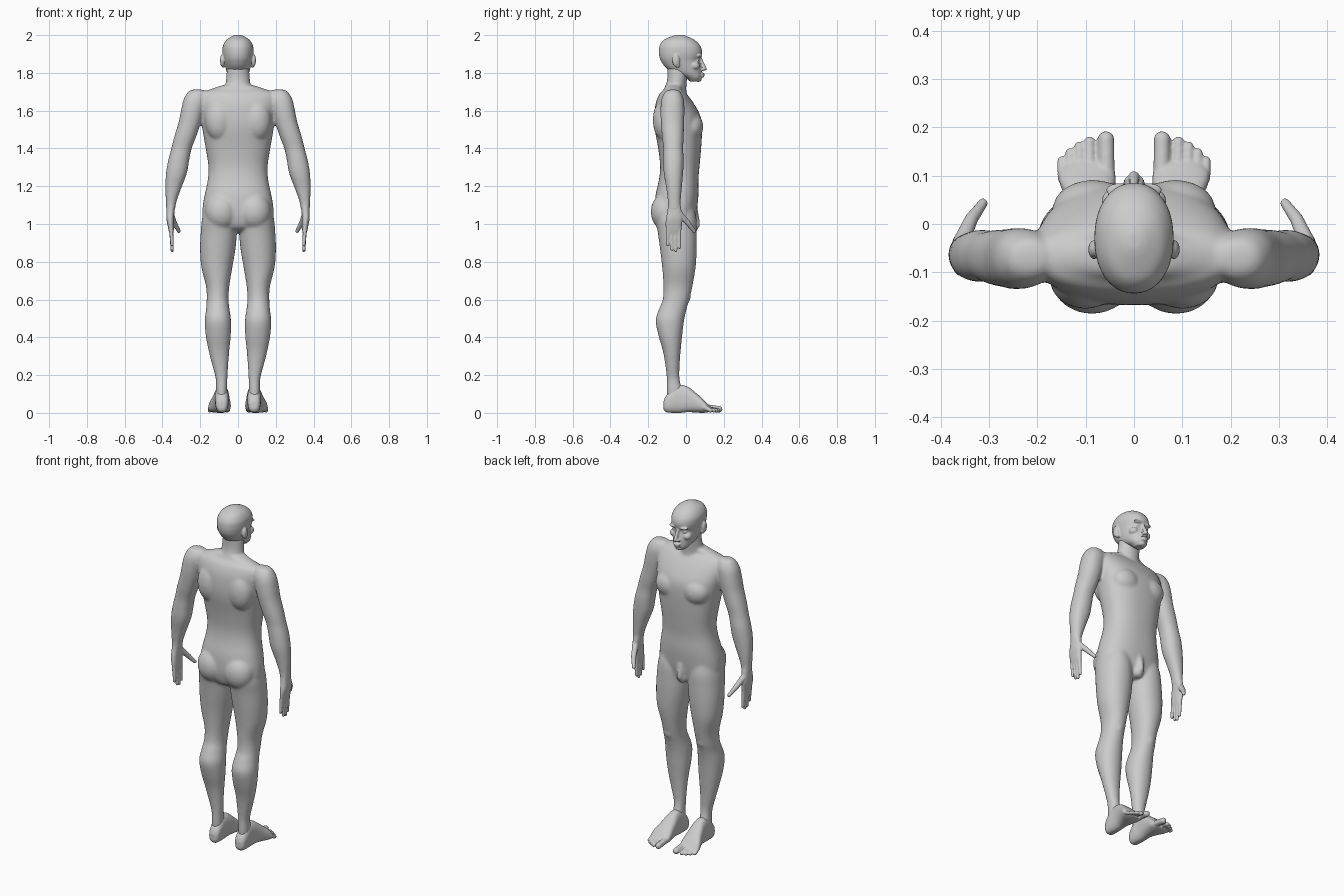
import bpy, bmesh, math
from mathutils import Matrix, Vector


def catmull(a, b, c, d, t):
    return tuple(0.5 * (2 * q + (r - p) * t + (2 * p - 5 * q + 4 * r - s) * t * t
                        + (3 * q - p - 3 * r + s) * t ** 3) for p, q, r, s in zip(a, b, c, d))


def loft(bm, rows, axis='z', side=1, power=2.2, n=36, steps=4):
    """Rows are (position, u min, u max, v min, v max) along z (u=x, v=y) or y (u=x, v=z)."""
    fine = []
    for i in range(len(rows) - 1):
        a, d = rows[max(i - 1, 0)], rows[min(i + 2, len(rows) - 1)]
        fine += [catmull(a, rows[i], rows[i + 1], d, k / steps) for k in range(steps)]
    fine.append(rows[-1])
    rings = []
    for p, u0, u1, v0, v1 in fine:
        ring = []
        for k in range(n):
            c, s = math.cos(math.tau * k / n), math.sin(math.tau * k / n)
            u = (u0 + u1) / 2 + (u1 - u0) / 2 * math.copysign(abs(c) ** (2 / power), c)
            v = (v0 + v1) / 2 + (v1 - v0) / 2 * math.copysign(abs(s) ** (2 / power), s)
            ring.append(bm.verts.new((side * u, v, p) if axis == 'z' else (side * u, p, v)))
        rings.append(ring)
    for r0, r1 in zip(rings, rings[1:]):
        for k in range(n):
            bm.faces.new((r0[k], r0[(k + 1) % n], r1[(k + 1) % n], r1[k]))
    bm.faces.new(rings[0])
    bm.faces.new(rings[-1])


def centred(rows):
    return [(z, -h, h, y0, y1) for z, h, y0, y1 in rows]


def blob(bm, pos, size, side=1, sub=3):
    m = Matrix.Translation((side * pos[0], pos[1], pos[2])) @ Matrix.Diagonal((*size, 1))
    bmesh.ops.create_icosphere(bm, subdivisions=sub, radius=1, matrix=m)


def chain(bm, pts, side=1, beads=10):
    """Rounded tube through (x, y, z, radius) points."""
    for a, b in zip(pts, pts[1:]):
        for k in range(beads + 1):
            x, y, z, r = Vector(a).lerp(Vector(b), k / beads)
            blob(bm, (x, y, z), (r, r, r), side, 2)


def fuse(name, bm, voxel, smooth):
    """Turn overlapping volumes into one smooth skin."""
    bmesh.ops.recalc_face_normals(bm, faces=bm.faces)
    me = bpy.data.meshes.new(name)
    bm.to_mesh(me)
    bm.free()
    ob = bpy.data.objects.new(name, me)
    bpy.context.collection.objects.link(ob)
    rm = ob.modifiers.new("skin", 'REMESH')
    rm.mode = 'VOXEL'
    rm.voxel_size = voxel
    rm.use_smooth_shade = True
    sm = ob.modifiers.new("soften", 'SMOOTH')
    sm.factor = 0.5
    sm.iterations = smooth
    return ob


# Body: torso and neck
bm = bmesh.new()
loft(bm, centred([
    (.955, .05, -.09, .02), (.98, .12, -.14, .04), (1.03, .183, -.16, .052),
    (1.09, .187, -.165, .06), (1.16, .175, -.16, .066), (1.24, .159, -.142, .066),
    (1.31, .157, -.137, .072), (1.40, .171, -.147, .080), (1.50, .188, -.165, .085),
    (1.57, .20, -.168, .077), (1.64, .21, -.160, .040), (1.69, .20, -.140, .002),
    (1.712, .15, -.118, -.02), (1.735, .08, -.108, -.015)]), power=2.35, n=56)
loft(bm, centred([(1.62, .08, -.135, .015), (1.70, .068, -.117, .002),
                  (1.77, .063, -.099, .006), (1.83, .058, -.1, .02)]), power=2)
chain(bm, [(0, .045, 1.06, .022), (0, .06, .995, .017)])
blob(bm, (0, .035, .985), (.03, .03, .035))

arm = [(1.712, .19, .24, -.085, -.05), (1.70, .17, .264, -.11, -.03),
       (1.66, .165, .288, -.13, -.012), (1.60, .18, .302, -.135, -.008),
       (1.54, .195, .314, -.133, -.01), (1.46, .222, .338, -.127, -.012),
       (1.40, .245, .353, -.12, -.015), (1.34, .258, .369, -.12, -.012),
       (1.27, .27, .381, -.118, -.015), (1.19, .30, .385, -.105, -.022),
       (1.12, .325, .382, -.097, -.028), (1.07, .334, .380, -.098, -.025)]
leg = [(1.10, .03, .17, -.15, .04), (1.03, .01, .19, -.163, .055),
       (.96, .006, .197, -.15, .057), (.87, .013, .201, -.138, .057),
       (.77, .03, .194, -.126, .051), (.67, .046, .169, -.119, .034),
       (.60, .05, .166, -.123, .018), (.55, .045, .169, -.143, .003),
       (.49, .037, .176, -.161, -.01), (.41, .038, .171, -.146, -.02),
       (.33, .046, .156, -.123, -.028), (.25, .052, .136, -.109, -.034),
       (.18, .056, .118, -.102, -.034), (.12, .057, .117, -.102, -.02),
       (.06, .06, .112, -.1, -.02)]
for s in (1, -1):
    loft(bm, arm, side=s)
    loft(bm, leg, side=s, power=2.1)
    blob(bm, (.085, .03, 1.515), (.085, .062, .075), s)      # chest
    blob(bm, (.10, -.115, 1.55), (.075, .061, .11), s)       # shoulder blade
    blob(bm, (.087, -.108, 1.065), (.088, .079, .10), s)     # buttock
    blob(bm, (.108, -.01, .615), (.03, .036, .04), s)        # kneecap
fuse("body", bm, .007, 12)

# Head with face and ears
bm = bmesh.new()
loft(bm, centred([
    (1.755, .026, .02, .07), (1.775, .044, -.005, .081), (1.80, .058, -.07, .083),
    (1.83, .067, -.11, .081), (1.865, .075, -.134, .073), (1.89, .08, -.142, .082),
    (1.915, .082, -.144, .085), (1.945, .079, -.139, .075), (1.975, .061, -.117, .045),
    (1.994, .032, -.075, .005), (2.001, .012, -.05, -.02)]), power=2.15, n=48)
chain(bm, [(0, .074, 1.88, .009), (0, .099, 1.822, .0115)])
blob(bm, (0, .086, 1.794), (.024, .014, .007))
blob(bm, (0, .084, 1.782), (.021, .014, .007))
blob(bm, (0, .066, 1.766), (.022, .018, .014))
for s in (1, -1):
    blob(bm, (.031, .07, 1.890), (.028, .015, .009), s)      # brow
    blob(bm, (.032, .057, 1.866), (.015, .014, .010), s)     # eye
    blob(bm, (.043, .047, 1.838), (.024, .026, .022), s)     # cheek
    blob(bm, (.012, .089, 1.818), (.009, .010, .008), s)     # nostril
    blob(bm, (.083, -.053, 1.866), (.012, .020, .034), s)    # ear
    blob(bm, (.078, -.044, 1.842), (.011, .011, .016), s)    # ear lobe
fuse("head", bm, .004, 5)

# Hands and feet
palm = [(1.12, .33, .377, -.093, -.032), (1.07, .336, .379, -.098, -.024),
        (1.03, .339, .379, -.106, -.019), (1.0, .339, .374, -.108, -.021),
        (.965, .340, .367, -.106, -.025), (.945, .344, .361, -.1, -.03)]
foot = [(-.119, .07, .1, .02, .06), (-.106, .055, .115, .004, .09),
        (-.07, .05, .121, 0, .13), (-.03, .05, .122, 0, .148),
        (.01, .046, .128, .004, .138), (.05, .042, .14, .002, .108),
        (.085, .038, .154, 0, .078), (.11, .04, .154, .002, .052),
        (.128, .05, .135, .006, .034)]
fingers = [(-.096, -.097, .888), (-.075, -.074, .864), (-.055, -.054, .857), (-.036, -.034, .874)]
toes = [(.057, .193, .018), (.091, .182, .012), (.112, .172, .0115),
        (.131, .158, .011), (.148, .141, .011)]
for s, label in ((1, "right"), (-1, "left")):
    bm = bmesh.new()
    loft(bm, palm, side=s, power=2.4)
    for y0, y1, tip in fingers:
        chain(bm, [(.354, y0, .97, .0115), (.349, y1, tip + .002, .0088)], s, 16)
    chain(bm, [(.357, -.035, 1.055, .018), (.337, .01, 1.005, .0145), (.313, .043, .962, .0105)], s)
    fuse(label + "_hand", bm, .0035, 4)

    bm = bmesh.new()
    loft(bm, foot, axis='y', side=s, power=2.5)
    for x, tip, r in toes:
        chain(bm, [(x, .095, .03, r), (x + .001, tip - r, r + .001, r)], s)
    fuse(label + "_foot", bm, .004, 4)
